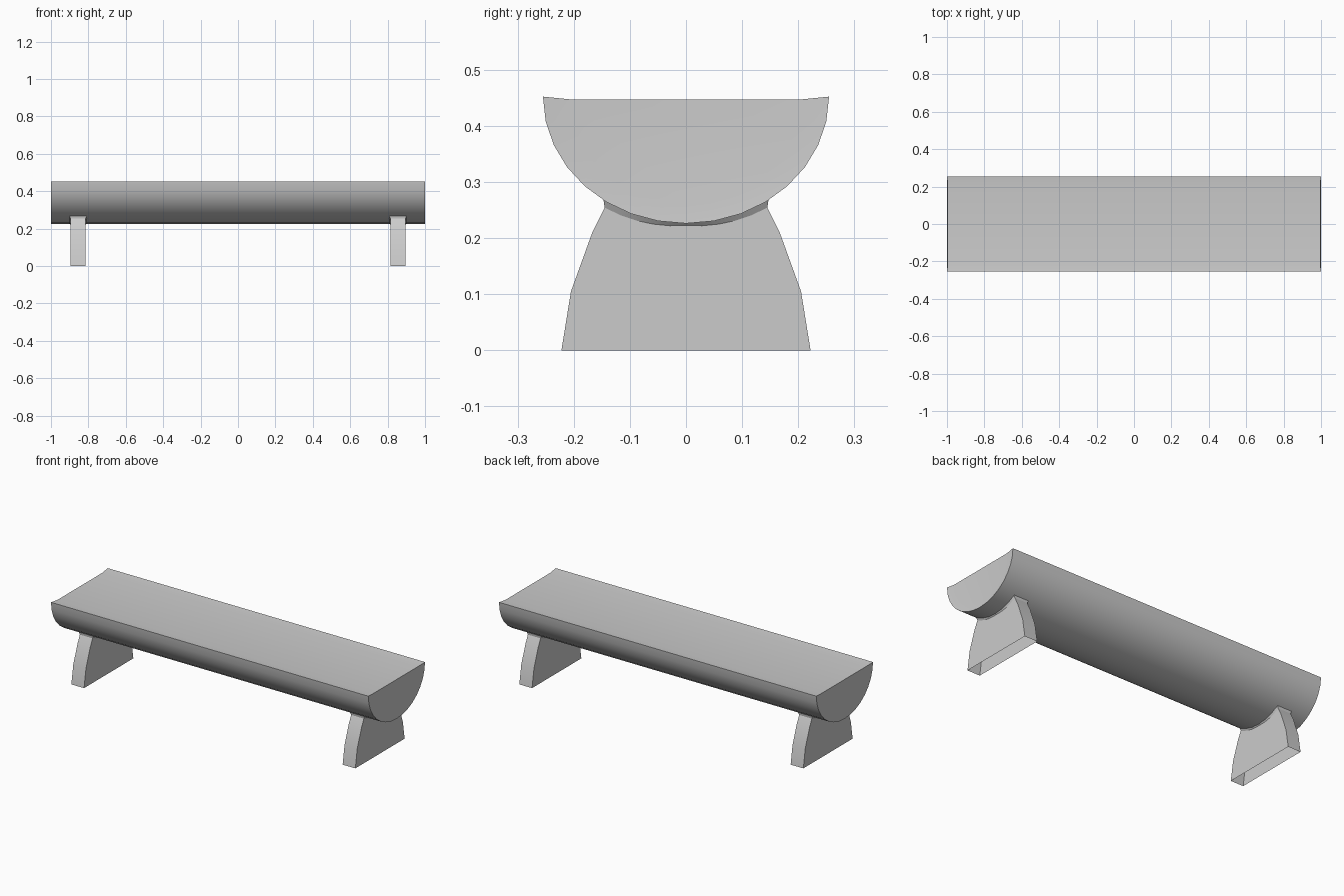
import bpy, bmesh, math

if "Cube" in bpy.data.objects:
    bpy.data.objects.remove(bpy.data.objects["Cube"])

TOP, HALF_W, DEPTH, SEGS = 0.452, 0.255, 0.226, 16


def finish(bm, name):
    bmesh.ops.recalc_face_normals(bm, faces=bm.faces[:])
    mesh = bpy.data.meshes.new(name)
    bm.to_mesh(mesh)
    bm.free()
    obj = bpy.data.objects.new(name, mesh)
    bpy.context.collection.objects.link(obj)
    bpy.ops.object.select_all(action='DESELECT')
    obj.select_set(True)
    bpy.context.view_layer.objects.active = obj
    bpy.ops.object.shade_smooth_by_angle(angle=math.radians(30))
    return obj


def arc(bm, x, half_w, depth, top):
    angles = [math.pi * i / SEGS for i in range(SEGS + 1)]
    return [bm.verts.new((x, half_w * math.cos(a), top - depth * math.sin(a))) for a in angles]


def bridge(bm, a, b):
    for i in range(len(a) - 1):
        bm.faces.new((a[i], a[i + 1], b[i + 1], b[i]))


def underside(y):
    return TOP - DEPTH * math.sqrt(1 - (y / HALF_W) ** 2)


# Half-round seat with slightly dished top and ends
bm = bmesh.new()
rims, inners = [], []
for s in (-1, 1):
    rim = arc(bm, s, HALF_W, DEPTH, TOP)
    inner = arc(bm, s * 0.996, 0.205, 0.185, 0.447)
    bridge(bm, rim, inner)
    bm.faces.new(inner)
    rims.append(rim)
    inners.append(inner)
bridge(bm, rims[0], rims[1])
top_a = [rims[0][0], inners[0][0], inners[0][-1], rims[0][-1]]
top_b = [rims[1][0], inners[1][0], inners[1][-1], rims[1][-1]]
bridge(bm, top_a, top_b)
finish(bm, "seat")

# Flared leg, open below, with a thin collar hugging the seat
SIDE = [(0.222, 0.0), (0.205, 0.105), (0.167, 0.21)]
NECK = [0.145 * (1 - i / 5) for i in range(11)]


def make_leg(name, cx):
    bm = bmesh.new()
    neck = [(y, underside(y) - 0.004 - 0.055 * abs(y)) for y in NECK]
    outline = SIDE + neck + [(-y, z) for y, z in reversed(SIDE)]
    collar = [(y * 1.015, underside(y * 1.015) + 0.002) for y in NECK]
    walls, lips = [], []
    for s in (-1, 1):
        wall = [bm.verts.new((cx + s * 0.04, y, z)) for y, z in outline]
        lip = [bm.verts.new((cx + s * 0.047, y, z)) for y, z in collar]
        bm.faces.new(wall)
        bridge(bm, wall[3:14], lip)
        walls.append(wall)
        lips.append(lip)
    for sl in (slice(0, 4), slice(13, 17)):
        bridge(bm, walls[0][sl], walls[1][sl])
    for w, l in ((3, 0), (13, 10)):
        bm.faces.new((walls[0][w], walls[1][w], lips[1][l], lips[0][l]))
    finish(bm, name)


for name, x in (("left_leg", -0.855), ("right_leg", 0.855)):
    make_leg(name, x)
